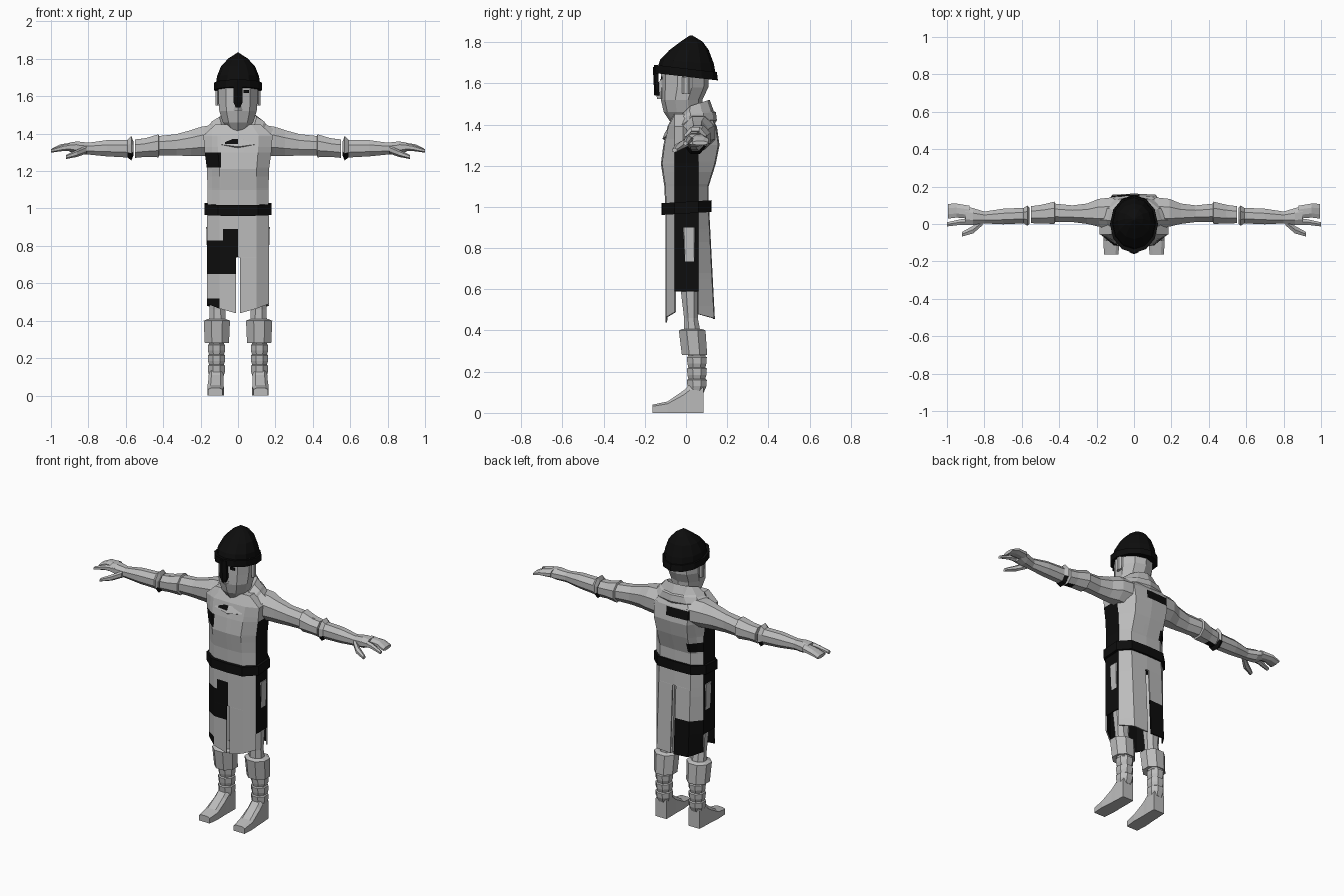
import bpy, bmesh, math
from mathutils import Vector

if "Cube" in bpy.data.objects:
    bpy.data.objects.remove(bpy.data.objects["Cube"])


def material(name, v):
    m = bpy.data.materials.new(name)
    m.diffuse_color = (v, v, v, 1)
    m.use_nodes = True
    m.node_tree.nodes["Principled BSDF"].inputs["Base Color"].default_value = m.diffuse_color
    return m


LIGHT = material("light_grey", 0.5)
BLACK = material("black", 0.004)


def build(name, verts, faces, mats, normals=True):
    me = bpy.data.meshes.new(name)
    me.from_pydata([tuple(v) for v in verts], [], faces)
    for m in mats:
        me.materials.append(m)
    ob = bpy.data.objects.new(name, me)
    bpy.context.collection.objects.link(ob)
    if normals:
        bm = bmesh.new()
        bm.from_mesh(me)
        bmesh.ops.recalc_face_normals(bm, faces=bm.faces)
        bm.to_mesh(me)
        bm.free()
    return ob


def loft(name, rings, mats=(LIGHT, BLACK)):
    """Skin closed rings of equal length and cap both ends."""
    n = len(rings[0])
    faces = [(i * n + j, i * n + (j + 1) % n, (i + 1) * n + (j + 1) % n, (i + 1) * n + j)
             for i in range(len(rings) - 1) for j in range(n)]
    faces += [tuple(range(n)), tuple(range((len(rings) - 1) * n, len(rings) * n))]
    return build(name, [p for r in rings for p in r], faces, mats)


def oval(rx, f, b, z, n=10, cx=0, tilt=0, start=0.0):
    """Horizontal ring from y=f to y=b; tilt raises the front."""
    cy, ry = (f + b) / 2, (b - f) / 2
    out = []
    for i in range(n):
        a = 2 * math.pi * (i + start) / n
        out.append((cx + rx * math.sin(a), cy - ry * math.cos(a), z + tilt * math.cos(a)))
    return out


def cross(x, yc, hy, zc, hz, n=8):
    """Ring across the arm."""
    return [(x, yc + hy * math.cos(2 * math.pi * (i + .5) / n) * 1.07,
             zc + hz * math.sin(2 * math.pi * (i + .5) / n) * 1.07) for i in range(n)]


def paint(ob, cuts, rule):
    """Cut along axis planes, then blacken faces that match the rule."""
    bm = bmesh.new()
    bm.from_mesh(ob.data)
    for axis, val in cuts:
        no = Vector((0, 0, 0))
        no[axis] = 1
        bmesh.ops.bisect_plane(bm, geom=bm.verts[:] + bm.edges[:] + bm.faces[:],
                               plane_co=no * val, plane_no=no, dist=1e-5)
    for f in bm.faces:
        if rule(f.calc_center_median()):
            f.material_index = 1
    bm.to_mesh(ob.data)
    bm.free()


def mirrored(fn):
    for s, side in ((1, "left"), (-1, "right")):
        fn(lambda ring: [(s * p[0], p[1], p[2]) for p in ring], side)


# Torso of the tunic, with flat black side strips
def body(w, f, b, z):
    half = [(0, f), (.6 * w, f * .95), (w, -.055), (w, .06), (.65 * w, b * .96), (0, b)]
    return [(x, y, z) for x, y in half] + [(-x, y, z) for x, y in half[4:0:-1]]


torso = loft("torso", [body(.165, -.1, .11, .98), body(.163, -.105, .11, 1.1),
                       body(.166, -.122, .145, 1.21), body(.178, -.11, .163, 1.3),
                       body(.185, -.09, .15, 1.39), body(.12, -.06, .12, 1.45)])


def torso_rule(c):
    strip = abs(c.x) > .155 and -.055 < c.y < .06 and c.z < 1.3
    chest = -.19 < c.x < -.09 and c.y < 0 and 1.22 < c.z < 1.3
    back = c.x < -.09 and c.y > 0 and 1.11 < c.z < 1.17
    nape = -.14 < c.x < .03 and c.y > .08 and 1.33 < c.z < 1.385
    return strip or chest or back or nape


paint(torso, [(2, 1.11), (2, 1.17), (2, 1.22), (2, 1.33), (2, 1.385),
              (0, -.09), (0, -.14), (0, .03)], torso_rule)

# Skirt panels, split at the middle and at the sides
W = .165


def panel(name, pts, hems, slit):
    verts, n = [], len(pts)
    rows = [1.0, slit, slit - .002, .6, None]
    for r, z in enumerate(rows):
        for (x, y), h in zip(pts, hems):
            if x == 0 and r >= 2:
                x = .012 * (1 if pts[1][0] > 0 else -1)
            flare = 0.02 * (1 - (z or h)) if y > .08 else 0
            verts.append((x, y + flare * 2.6, z or h))
    faces = [(i * n + j, i * n + j + 1, (i + 1) * n + j + 1, (i + 1) * n + j)
             for i in range(len(rows) - 1) for j in range(n - 1)]
    ob = build(name, verts, faces, (LIGHT, BLACK), False)
    bm = bmesh.new()
    bm.from_mesh(ob.data)
    for f in bm.faces:
        c = f.calc_center_median()
        if f.normal.dot(Vector((c.x, c.y, 0))) < 0:
            f.normal_flip()
    bm.to_mesh(ob.data)
    bm.free()
    return ob


def skirt_rule(c):
    if c.x > 0:
        return False
    if c.y < 0:
        return .65 < c.z < .83 or (c.x > -.08 and .83 < c.z < .89) or (c.z < .52 and c.x < -.1)
    return c.z < .68


for s, side in ((1, "left"), (-1, "right")):
    front = panel("skirt_front_" + side, [(0, -.1), (s * .1, -.097), (s * W, -.055)],
                  (.44, .465, .49), .74)
    back = panel("skirt_back_" + side, [(0, .112), (s * .11, .108), (s * W, .06)],
                 (.455, .46, .48), .88)
    flank = panel("skirt_side_" + side, [(s * W, -.055), (s * W, 0), (s * W, .06)],
                  (.59, .59, .59), .74)
    for ob in (front, back):
        paint(ob, [(2, .65), (2, .68), (2, .83), (2, .89), (2, .52), (0, -.08), (0, -.1)], skirt_rule)
    paint(flank, [], lambda c: True)
    for ob in (front, back, flank):
        mod = ob.modifiers.new("cloth", "SOLIDIFY")
        mod.thickness = .008
        mod.material_offset = 1

# Belt
belt = loft("belt", [[(x, y, z + .06 * y) for x, y, z in body(.18, -.12, .125, z)]
                     for z in (.968, 1.025)], (BLACK,))

# Cowl around the neck, dipping to a V at the front
def drape(rx, f, b, zf, zs, zb, n=12):
    ring = []
    for x, y, _ in oval(rx, f, b, 0, n):
        t = (y - (f + b) / 2) / ((b - f) / 2)
        ring.append((x, y, zs + (zf - zs) * max(0, -t) + (zb - zs) * max(0, t)))
    return ring


cowl = loft("cowl", [drape(.17, -.08, .13, 1.31, 1.38, 1.39), drape(.19, -.115, .15, 1.33, 1.425, 1.42),
                     drape(.15, -.1, .145, 1.365, 1.45, 1.46), drape(.14, -.1, .135, 1.365, 1.465, 1.465),
                     drape(.1, -.075, .115, 1.395, 1.49, 1.52), drape(.07, -.05, .08, 1.38, 1.46, 1.48)])
paint(cowl, [(0, -.07), (0, 0), (2, 1.345), (2, 1.385)],
      lambda c: -.07 < c.x < 0 and c.y < -.04 and 1.345 < c.z < 1.385)

# Bearded head
loft("head", [oval(.05, -.05, .06, 1.38), oval(.055, -.085, .07, 1.425), oval(.085, -.108, .075, 1.46),
              oval(.105, -.122, .08, 1.52), oval(.11, -.122, .108, 1.58), oval(.112, -.12, .112, 1.68)])
loft("nose", [oval(.025, -.14, -.1, 1.525, 4), oval(.018, -.145, -.1, 1.545, 4),
              oval(.01, -.125, -.1, 1.62, 4)])
for s, side in ((1, "left"), (-1, "right")):
    loft("ear_" + side, [oval(.012, -.02, .02, z, 6, s * .11) for z in (1.55, 1.63)])
loft("eye", [[(.03, y, 1.618), (.06, y, 1.618), (.06, y, 1.634), (.03, y, 1.634)]
             for y in (-.122, -.114)], (BLACK,))

# Helmet: rim, dome and nose guard
loft("helmet_rim", [oval(.128, -.155, .155, 1.632, 12, tilt=.018),
                    oval(.128, -.155, .15, 1.672, 12, tilt=.018)], (BLACK,))
loft("helmet_dome", [oval(.118, -.14, .145, 1.655, 12, tilt=.015), oval(.113, -.125, .135, 1.705, 12, tilt=.01),
                     oval(.09, -.08, .11, 1.762, 12), oval(.05, -.025, .08, 1.803, 12),
                     oval(.004, .02, .03, 1.833, 12)], (BLACK,))
loft("nose_guard", [[(x, y + (1.66 - z) * .05, z) for x, y in
                     ((-w, -.135), (-w, -.152), (0, -.16), (w, -.152), (w, -.135))]
                    for w, z in ((.012, 1.54), (.025, 1.57), (.022, 1.68))], (BLACK,))


# Arms with cuffed gloves
def arm(m, side):
    sleeve = [(.1, .06, .085, 1.36, .085), (.19, .06, .075, 1.36, .08), (.25, .055, .055, 1.35, .07),
              (.33, .055, .045, 1.34, .058), (.43, .06, .05, 1.335, .052), (.54, .055, .035, 1.325, .045)]
    loft("sleeve_" + side, [m(cross(*r)) for r in sleeve])
    glove = [(.56, .045, .045, 1.32, .04), (.57, .045, .055, 1.322, .066), (.59, .045, .042, 1.32, .048),
             (.7, .04, .042, 1.322, .044), (.8, .035, .032, 1.32, .032), (.86, .04, .045, 1.325, .034),
             (.9, .045, .05, 1.328, .025)]
    ob = loft("glove_" + side, [m(cross(*r)) for r in glove])
    paint(ob, [], lambda c: abs(c.x) < .6 and c.z < 1.29)
    cuff = [(.42, .06, .045, 1.335, .05), (.425, .06, .06, 1.335, .062), (.5, .052, .05, 1.325, .05),
            (.55, .05, .046, 1.32, .05)]
    ob = loft("elbow_band_" + side, [m(cross(*r)) for r in cuff])
    paint(ob, [], lambda c: abs(c.x) > .5 and c.z < 1.285)
    # Mitten fingers, index finger and thumb
    loft("fingers_" + side, [m(cross(*r)) for r in
         ((.88, .063, .035, 1.33, .024), (.95, .072, .038, 1.325, .018), (.995, .068, .04, 1.31, .01))])
    loft("index_finger_" + side, [m(cross(*r, n=6)) for r in
         ((.86, .015, .02, 1.33, .022), (.93, .01, .016, 1.325, .016), (1.0, -.002, .012, 1.308, .009))])
    loft("thumb_" + side, [m(cross(*r, n=6)) for r in
         ((.81, .01, .018, 1.315, .02), (.86, -.03, .022, 1.295, .018), (.92, -.055, .013, 1.275, .01))])


mirrored(arm)


# Legs with wrapped shins, boot cuffs and shoes
def leg(m, side):
    loft("thigh_" + side, [m(oval(rx, f, b, z, 8, .11, start=.5)) for rx, f, b, z in
         ((.05, -.015, .08, .36), (.045, -.012, .06, .46), (.055, -.03, .07, .6), (.065, -.05, .08, .9))])
    loft("boot_cuff_" + side, [m(oval(rx, f, b, z, 8, .113, start=.5)) for rx, f, b, z in
         ((.055, 0, .085, .285), (.07, -.025, .108, .28), (.076, -.04, .1, .4), (.055, -.02, .08, .408))])
    wraps = [(.04, .005, .09, .1)]
    for z in (.13, .185, .24):
        wraps += [(.05, .003, .103, z), (.05, .0, .105, z + .03), (.043, .008, .097, z + .035)]
    loft("shin_" + side, [m(oval(rx, f, b, z, 8, .115, start=.5)) for rx, f, b, z in wraps + [(.05, 0, .1, .3)]])
    loft("shoe_" + side, [m([(cx - w, y, 0), (cx + w, y, 0), (cx + w, y, h * .8), (cx + w * .6, y, h),
                             (cx - w * .6, y, h), (cx - w, y, h * .8)]) for y, cx, w, h in
         ((-.163, .122, .038, .04), (-.09, .12, .044, .055), (-.01, .118, .04, .11),
          (.02, .117, .04, .14), (.085, .115, .038, .14))])


mirrored(leg)
